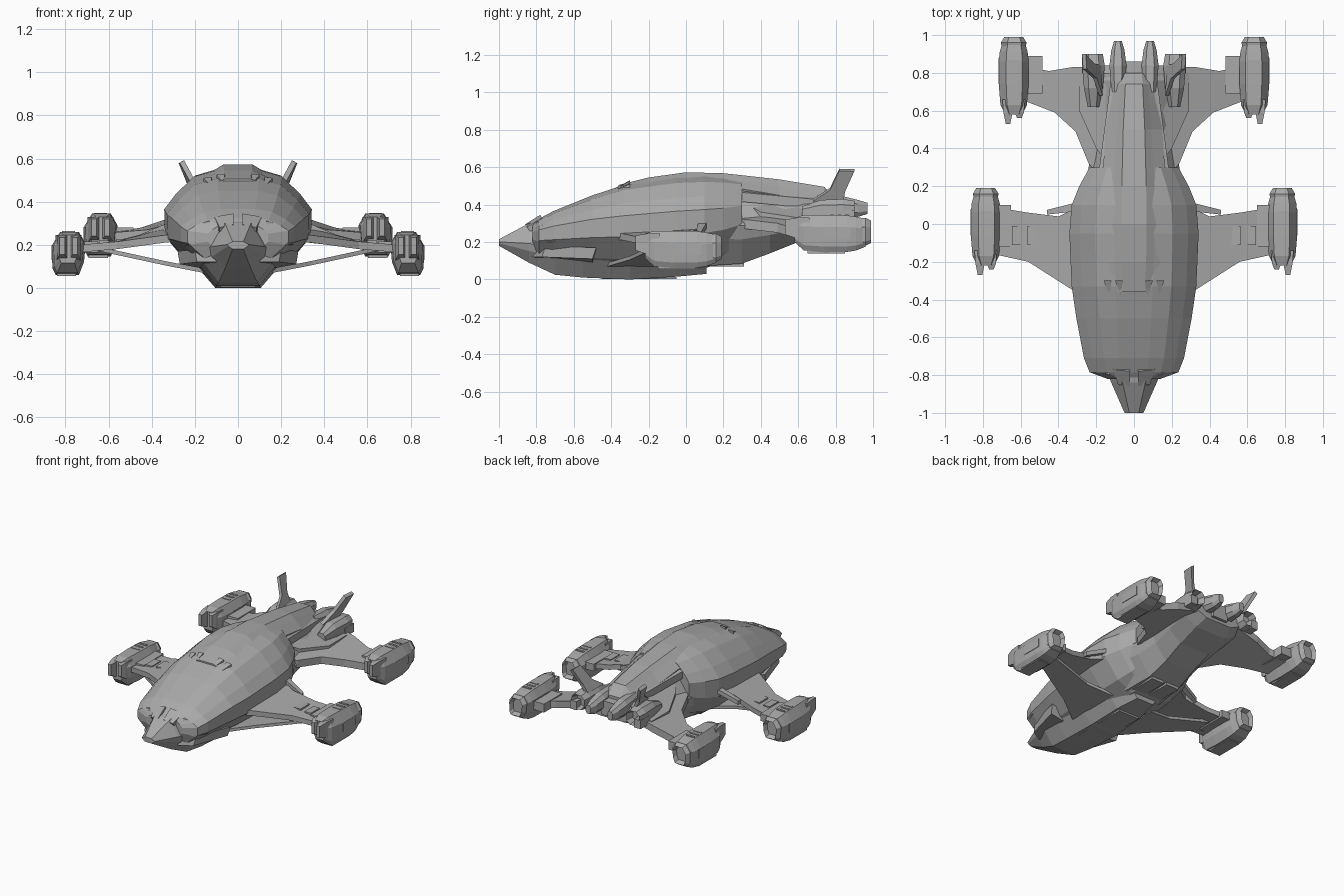
import bpy, bmesh
from mathutils import Vector

cube = bpy.data.objects.get("Cube")
if cube:
    bpy.data.objects.remove(cube, do_unlink=True)

metal = bpy.data.materials.new("hull grey")
metal.use_nodes = True
colour = (0.4, 0.4, 0.4, 1)
metal.diffuse_color = colour
metal.node_tree.nodes["Principled BSDF"].inputs["Base Color"].default_value = colour


def finish(name, bm, mirror=False):
    """Turn a bmesh into a flat shaded object, optionally mirrored."""
    bmesh.ops.recalc_face_normals(bm, faces=bm.faces)
    mesh = bpy.data.meshes.new(name)
    bm.to_mesh(mesh)
    bm.free()
    mesh.materials.append(metal)
    obj = bpy.data.objects.new(name, mesh)
    bpy.context.collection.objects.link(obj)
    if mirror:
        obj.modifiers.new("Mirror", "MIRROR").use_mirror_merge = False
    return obj


def loft(name, rings, mirror=False):
    """Skin a series of equal rings and cap both ends."""
    bm = bmesh.new()
    rows = [[bm.verts.new(p) for p in ring] for ring in rings]
    for a, b in zip(rows, rows[1:]):
        for i in range(len(a)):
            j = (i + 1) % len(a)
            bm.faces.new((a[i], a[j], b[j], b[i]))
    bm.faces.new(rows[0])
    bm.faces.new(rows[-1][::-1])
    return finish(name, bm, mirror)


def slab(name, outline, offset):
    """Extrude a polygon outline along an offset vector, as a mirrored pair."""
    top = [Vector(p) for p in outline]
    return loft(name, [top, [p + Vector(offset) for p in top]], mirror=True)


def body(name, shape, stations):
    """Symmetric shell. Shape holds width and height fractions, where height is
    1 at the top, 0 at the widest line and -1 at the bottom."""
    rings = []
    for y, w, top, mid, low in stations:
        half = []
        for fx, fz in shape:
            z = mid + fz * ((top - mid) if fz > 0 else (mid - low))
            half.append((fx * w, y, z))
        rings.append(half + [(-x, yy, z) for x, yy, z in reversed(half)])
    return loft(name, rings)


def tube(name, shape, x, z, stations):
    """Mirrored loft along y. Stations are y, half width, half height, lift."""
    rings = [[(x + u * w, y, z + lift + v * h) for u, v in shape]
             for y, w, h, lift in stations]
    return loft(name, rings, mirror=True)


def box(name, centre, size, mirror=True):
    bm = bmesh.new()
    bmesh.ops.create_cube(bm, size=1)
    bmesh.ops.scale(bm, vec=size, verts=bm.verts)
    bmesh.ops.translate(bm, vec=centre, verts=bm.verts)
    return finish(name, bm, mirror)


SQUARE = [(-1, -1), (1, -1), (1, 1), (-1, 1)]
OCTAGON = [(-.5, -1), (.5, -1), (1, -.5), (1, .5), (.5, 1), (-.5, 1), (-1, .5), (-1, -.5)]
POD = [(-.6, -1), (.75, -1), (.95, -.7), (1, .35), (.5, 1), (-.6, 1), (-1, .45), (-.9, -.4)]
SHELL = [(.3, 1), (.6, .87), (.84, .52), (1, .2), (.99, -.3), (.66, -.8), (.3, -1)]
KEEL = [(.5, 1), (1, .1), (.9, -.3), (.5, -1)]
SPINE = [(.38, 1), (.62, .6), (1, 0), (.8, -1)]

# Main hull shell
body("main_hull", SHELL, [
    (-.82, .14, .3, .24, .15), (-.785, .235, .325, .25, .11), (-.71, .265, .365, .265, .09),
    (-.5, .305, .45, .29, .07), (-.33, .33, .505, .3, .06), (-.05, .342, .545, .32, .05),
    (.1, .33, .55, .33, .06), (.2, .29, .545, .34, .09), (.3, .235, .53, .36, .14)])

# Nose and lower keel
body("nose_keel", KEEL, [
    (-1, .05, .215, .2, .18), (-.84, .12, .3, .18, .09), (-.7, .18, .33, .16, .025),
    (-.55, .2, .33, .15, .01), (-.3, .21, .3, .14, 0), (-.05, .19, .3, .13, .015),
    (.11, .13, .25, .13, .03)])

# Dorsal spine and tail body
body("dorsal_spine", SPINE, [
    (-.36, .15, .505, .48, .4), (-.2, .17, .545, .5, .4), (0, .175, .573, .51, .4),
    (.2, .17, .568, .5, .4), (.5, .15, .535, .45, .36), (.74, .12, .495, .41, .34),
    (.8, .11, .43, .38, .33)])
body("tail_body", KEEL, [
    (.08, .28, .48, .28, .07), (.3, .24, .46, .27, .085), (.45, .22, .44, .28, .14),
    (.6, .23, .42, .3, .2), (.76, .24, .41, .33, .25), (.84, .2, .39, .34, .29)])

# Cheek armour either side of the nose
slab("cheek_plate", [(.14, -.82, .22), (.22, -.79, .2), (.255, -.71, .2), (.275, -.6, .24),
                     (.17, -.6, .26)], (-.01, .02, .09))
slab("lower_cheek", [(.1, -.82, .12), (.19, -.77, .12), (.27, -.5, .11), (.16, -.5, .09)],
     (.01, .02, .06))

# Canopy panes and roof vents
slab("canopy_pane", [(.02, -.86, .295), (.085, -.85, .28), (.11, -.77, .33), (.02, -.78, .345)],
     (0, .02, -.03))
for i in range(2):
    slab("roof_vent", [(.07 + .06 * i, -.38, .488 - .01 * i), (.1 + .06 * i, -.3, .525 - .015 * i),
                       (.06 + .06 * i, -.3, .53 - .015 * i)], (0, 0, -.03))
for y in (-.62, -.52):
    slab("roof_panel", [(.07, y, .87 * y / 2 + .665), (.15, y, .87 * y / 2 + .65),
                        (.15, y + .06, .87 * y / 2 + .668), (.07, y + .06, .87 * y / 2 + .685)],
         (0, 0, -.02))

# Front wings with lower braces and rear struts
slab("front_wing", [(.28, -.38, .25), (.34, -.34, .245), (.56, -.2, .215), (.74, -.16, .2),
                    (.74, .09, .2), (.56, .06, .22), (.4, .04, .26), (.28, .1, .28)],
     (0, 0, -.035))
slab("front_wing_brace", [(.16, -.42, .09), (.34, -.3, .125), (.64, -.16, .19),
                          (.64, -.02, .19), (.34, -.06, .125), (.16, -.02, .09)],
     (0, 0, -.02))
slab("front_wing_strut", [(.28, .07, .32), (.46, .05, .245), (.46, .075, .245), (.28, .12, .32)],
     (0, 0, -.03))
for x in (.42, .54, .62):
    box("wing_seam_plate", (x, -.06, .272 - x / 10), (.05, .1, .02))

# Rear wings
slab("rear_wing", [(.15, .22, .34), (.24, .32, .32), (.31, .49, .3), (.42, .59, .27),
                   (.6, .66, .255), (.6, .84, .255), (.45, .81, .28), (.33, .83, .32),
                   (.15, .83, .37)], (0, 0, -.05))
slab("rear_wing_fairing", [(.12, .3, .42), (.2, .4, .36), (.29, .6, .33), (.29, .8, .33),
                           (.12, .8, .4)], (0, 0, -.05))
box("rear_wing_joint", (.53, .79, .25), (.09, .2, .06))
box("front_wing_joint", (.69, -.01, .19), (.08, .22, .05))


def pod(name, x, y, z):
    """Engine pod with intake prongs, nozzle, side plates and a skid."""
    def at(rows):
        return [(y + dy, w, h, lift) for dy, w, h, lift in rows]
    tube(name, POD, x, z, at([
        (-.18, .045, .065, .02), (-.13, .07, .095, .005), (-.02, .079, .1, 0),
        (.1, .079, .098, 0), (.15, .074, .09, 0), (.2, .06, .075, .005)]))
    tube(name + "_nozzle", POD, x, z, at([
        (.17, .062, .07, .01), (.2, .068, .075, .01), (.23, .05, .06, .01),
        (.19, .035, .04, .01)]))
    for side, reach in ((-1, -.2), (1, -.23)):
        tube(name + "_intake_prong", SQUARE, x + side * .03, z, at([
            (-.1, .03, .065, .02), (-.17, .024, .055, .03), (reach, .012, .04, .035)]))
    box(name + "_side_plate", (x + .07, y + .05, z + .0), (.02, .14, .06))
    for k in range(3):
        box(name + "_vent_slat", (x, y + .02 + k * .04, z + .097), (.06, .015, .012))
    box(name + "_skid", (x + .01, y - .01, z - .097), (.09, .2, .016))


pod("front_pod", .785, -.04, .16)
pod("rear_pod", .637, .76, .245)

# Tail engines, prongs and rails
tube("tail_engine", OCTAGON, .215, .37, [
    (.62, .03, .03, -.01), (.72, .05, .055, 0), (.84, .06, .06, 0), (.9, .05, .05, 0),
    (.85, .035, .04, 0)])
tube("tail_prong", OCTAGON, .085, .38, [
    (.7, .035, .05, .02), (.84, .045, .055, .01), (.92, .035, .045, 0), (.97, .02, .03, 0)])
slab("tail_rail", [(.15, .2, .49), (.19, .25, .47), (.12, .78, .42), (.09, .78, .43)],
     (0, 0, -.05))
box("tail_block", (0, .78, .36), (.12, .16, .1), mirror=False)
box("tail_pylon", (.25, .85, .34), (.05, .1, .06))

# Canted tail fins
slab("tail_fin", [(.165, .68, .43), (.195, .77, .49), (.25, .82, .592), (.255, .9, .59),
                  (.21, .85, .48), (.175, .84, .42)], (.02, 0, -.012))

# Belly plates
box("belly_hatch", (0, -.25, .008), (.16, .4, .012), mirror=False)
box("belly_step", (.06, .2, .09), (.1, .22, .04))
